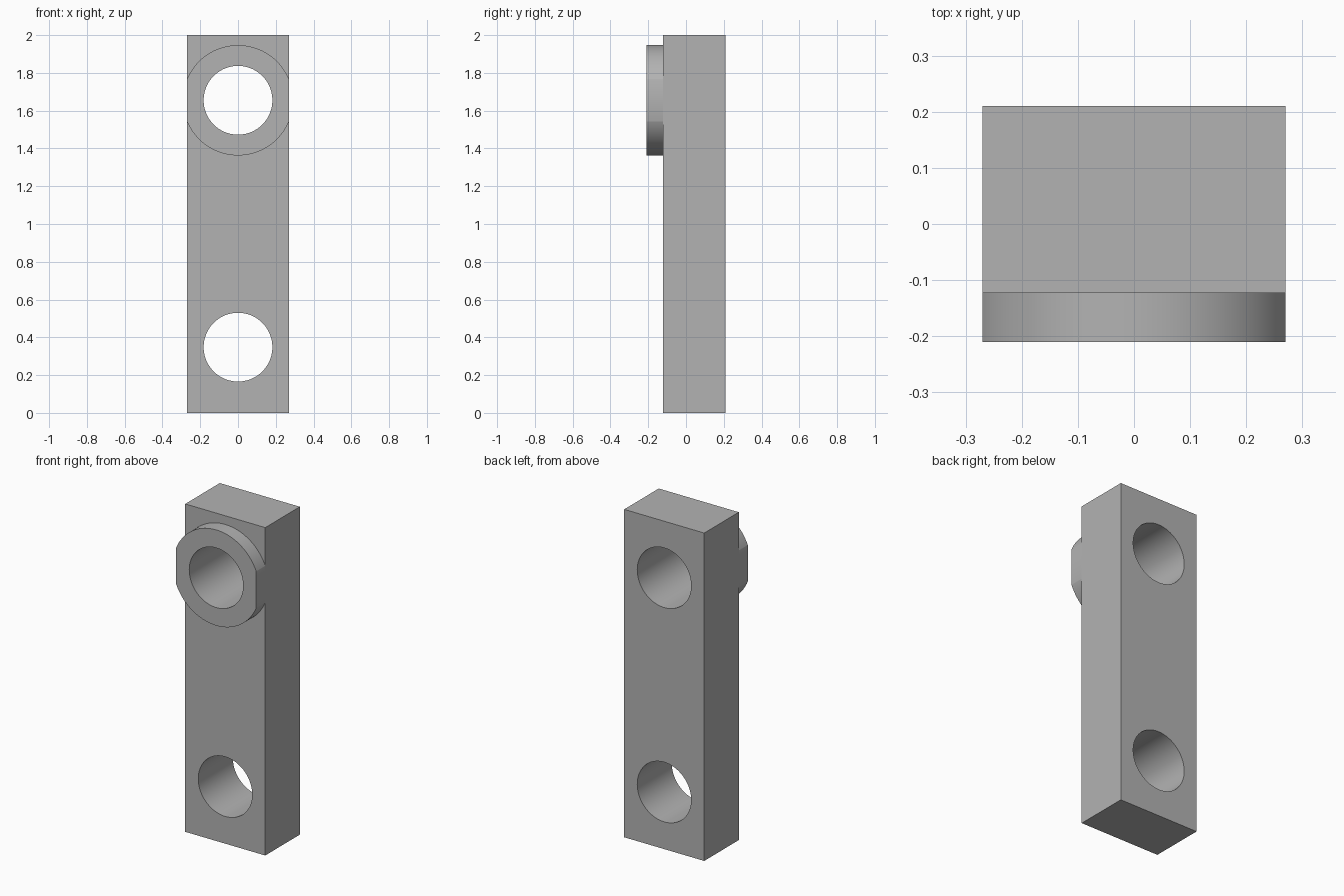
import bpy, bmesh, math
from mathutils import Vector

cube = bpy.data.objects.get("Cube")
if cube:
    bpy.data.objects.remove(cube, do_unlink=True)

HALF_W = 0.27
FRONT, SEAT, BACK = -0.21, -0.123, 0.21    # ring face, bar face, bar back
LOW_Z, HIGH_Z = 0.348, 1.655
HOLE_R, RING_R = 0.182, 0.292

grey = bpy.data.materials.new("plain_grey")
grey.use_nodes = True
colour = (0.45, 0.45, 0.45, 1)
grey.diffuse_color = colour
grey.node_tree.nodes["Principled BSDF"].inputs["Base Color"].default_value = colour


def cylinder(name, radius, y0, y1, z):
    bpy.ops.mesh.primitive_cylinder_add(
        vertices=96, radius=radius, depth=y1 - y0,
        location=(0, (y0 + y1) / 2, z), rotation=(math.pi / 2, 0, 0))
    obj = bpy.context.object
    obj.name = name
    bpy.ops.object.transform_apply(location=True, rotation=True, scale=True)
    return obj


def drill(obj, z):
    """Cut a round hole from front to back."""
    cutter = cylinder("hole_cutter", HOLE_R, FRONT - 0.1, BACK + 0.1, z)
    cutter.hide_render = True
    mod = obj.modifiers.new("hole", 'BOOLEAN')
    mod.operation, mod.solver, mod.object = 'DIFFERENCE', 'EXACT', cutter
    bpy.ops.object.select_all(action='DESELECT')
    bpy.context.view_layer.objects.active = obj
    obj.select_set(True)
    bpy.ops.object.modifier_apply(modifier=mod.name)
    bpy.data.objects.remove(cutter, do_unlink=True)


def finish(obj):
    obj.data.materials.clear()
    obj.data.materials.append(grey)
    bpy.ops.object.select_all(action='DESELECT')
    bpy.context.view_layer.objects.active = obj
    obj.select_set(True)
    bpy.ops.object.shade_smooth_by_angle(angle=math.radians(30))


# Rectangular bar with two through holes
bpy.ops.mesh.primitive_cube_add(size=1, location=(0, (SEAT + BACK) / 2, 1))
bar = bpy.context.object
bar.name = "link_bar"
bar.scale = (2 * HALF_W, BACK - SEAT, 2)
bpy.ops.object.transform_apply(location=True, rotation=True, scale=True)
for z in (LOW_Z, HIGH_Z):
    drill(bar, z)
finish(bar)

# Raised ring around the upper hole, trimmed flush with the bar sides
ring = cylinder("raised_ring", RING_R, FRONT, SEAT, HIGH_Z)
bm = bmesh.new()
bm.from_mesh(ring.data)
for side in (-1, 1):
    cut = bmesh.ops.bisect_plane(
        bm, geom=bm.verts[:] + bm.edges[:] + bm.faces[:],
        plane_co=Vector((side * HALF_W, 0, 0)),
        plane_no=Vector((side, 0, 0)), clear_outer=True)
    edges = [e for e in cut["geom_cut"] if isinstance(e, bmesh.types.BMEdge)]
    bmesh.ops.holes_fill(bm, edges=edges, sides=0)
bmesh.ops.recalc_face_normals(bm, faces=bm.faces[:])
bm.to_mesh(ring.data)
bm.free()
drill(ring, HIGH_Z)
finish(ring)
